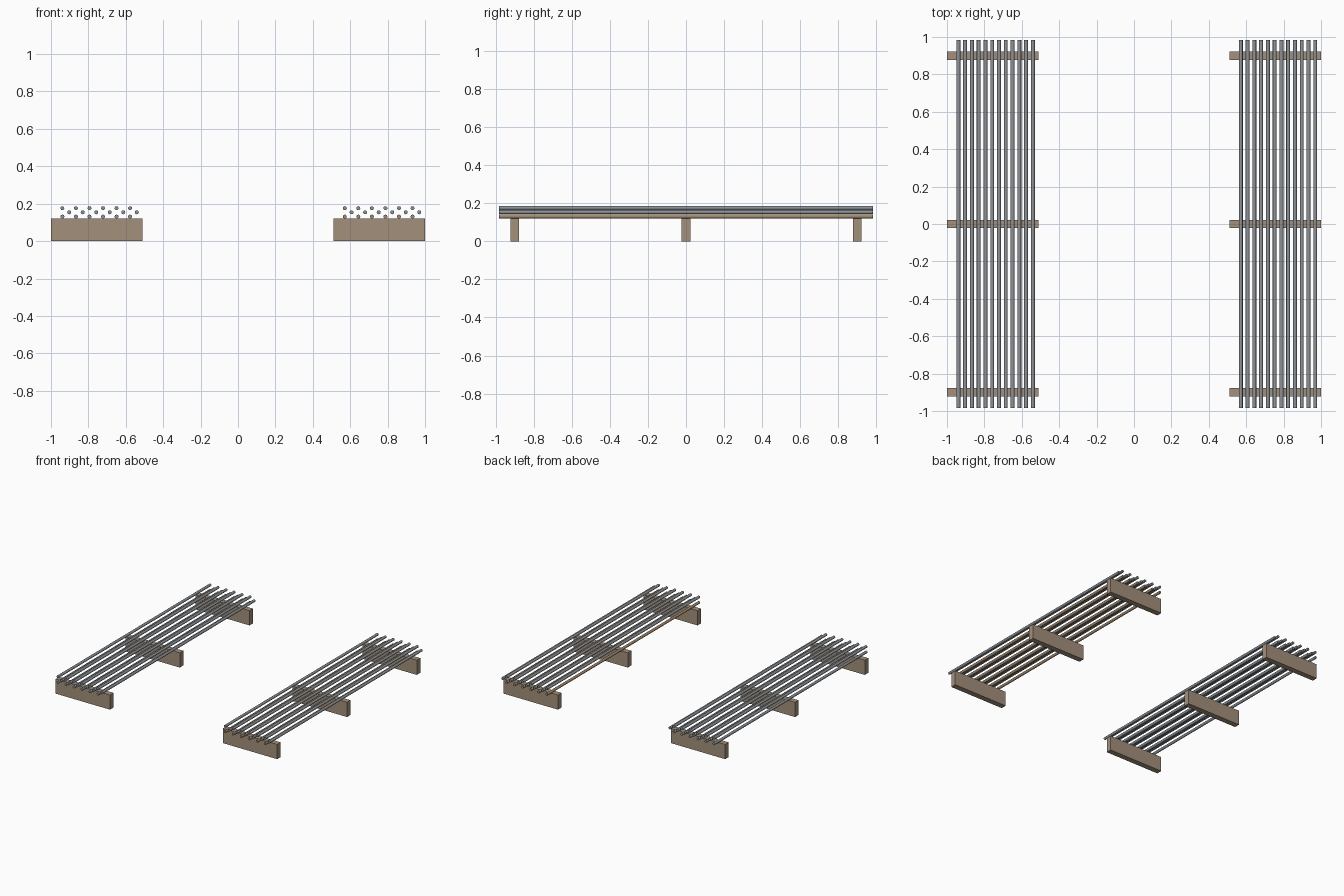
import bpy
import math

cube = bpy.data.objects.get("Cube")
if cube:
    bpy.data.objects.remove(cube, do_unlink=True)


def make_material(name, rgb):
    mat = bpy.data.materials.new(name)
    mat.use_nodes = True
    color = (*rgb, 1.0)
    mat.diffuse_color = color
    mat.node_tree.nodes["Principled BSDF"].inputs["Base Color"].default_value = color
    return mat


timber = make_material("weathered timber", (0.37, 0.28, 0.20))
steel = make_material("grey steel", (0.27, 0.29, 0.31))
tan = make_material("tan metal", (0.37, 0.26, 0.16))

BEAM_WIDTH, BEAM_DEPTH, BEAM_HEIGHT = 0.49, 0.045, 0.12
PIPE_RADIUS, PIPE_LENGTH = 0.0105, 1.966
PITCH = 0.0362
LAYERS = {"lower": 0.131, "middle": 0.154, "upper": 0.176}


def add_beam(name, x, y):
    bpy.ops.mesh.primitive_cube_add(size=1, location=(x, y, BEAM_HEIGHT / 2))
    beam = bpy.context.object
    beam.name = name
    beam.scale = (BEAM_WIDTH, BEAM_DEPTH, BEAM_HEIGHT)
    bpy.ops.object.transform_apply(location=False, rotation=False, scale=True)
    beam.data.materials.append(timber)


def add_pipe(name, x, z, mat):
    bpy.ops.mesh.primitive_cylinder_add(
        vertices=16, radius=PIPE_RADIUS, depth=PIPE_LENGTH,
        location=(x, 0, z), rotation=(math.pi / 2, 0, 0))
    pipe = bpy.context.object
    pipe.name = name
    pipe.data.materials.append(mat)
    bpy.ops.object.shade_smooth_by_angle(angle=math.radians(40))


def add_stack(side, center_x, lower_mat):
    # Three timber bearers
    for place, y in (("front", -0.9), ("middle", 0), ("back", 0.9)):
        add_beam(f"{side}_{place}_bearer", center_x, y)
    # Three staggered layers of six pipes, the middle one shifted half a gap
    first_x = center_x - BEAM_WIDTH / 2 + 0.061
    for layer, z in LAYERS.items():
        shift = PITCH if layer == "middle" else 0
        mat = lower_mat if layer == "lower" else steel
        for i in range(6):
            add_pipe(f"{side}_{layer}_pipe_{i + 1}", first_x + shift + 2 * i * PITCH, z, mat)


add_stack("right", -0.755, steel)
add_stack("left", 0.755, tan)
